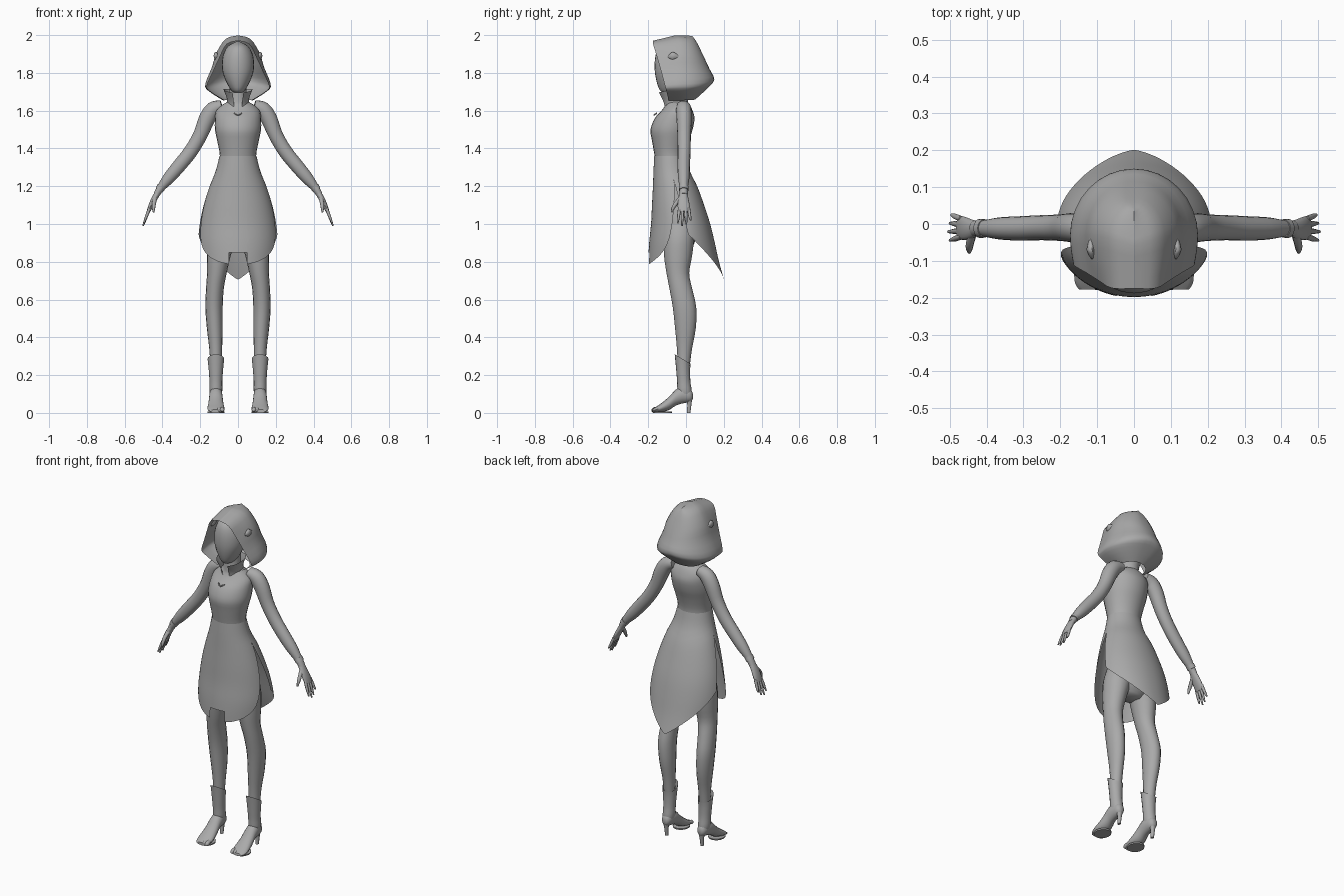
import bpy, math
from mathutils import Vector

cube = bpy.data.objects.get("Cube")
if cube:
    bpy.data.objects.remove(cube)

grey = bpy.data.materials.new("plain_grey")
grey.use_nodes = True
COLOUR = (0.4, 0.4, 0.4, 1)
grey.diffuse_color = COLOUR
grey.node_tree.nodes["Principled BSDF"].inputs["Base Color"].default_value = COLOUR


def make(name, verts, faces, mirror=False, angle=50):
    mesh = bpy.data.meshes.new(name)
    mesh.from_pydata([tuple(v) for v in verts], [], faces)
    mesh.update()
    obj = bpy.data.objects.new(name, mesh)
    bpy.context.collection.objects.link(obj)
    mesh.materials.append(grey)
    bpy.ops.object.select_all(action='DESELECT')
    obj.select_set(True)
    bpy.context.view_layer.objects.active = obj
    bpy.ops.object.shade_smooth_by_angle(angle=math.radians(angle))
    if mirror:
        mod = obj.modifiers.new("mirror", 'MIRROR')
        mod.use_mirror_merge = False
    return obj


def smooth(rows, steps=3):
    """Catmull-Rom interpolation through rows of numbers."""
    out = []
    last = len(rows) - 1
    for i in range(last):
        p = [rows[max(0, min(last, i + k))] for k in (-1, 0, 1, 2)]
        for s in range(steps):
            t = s / steps
            out.append([b + 0.5 * t * (c - a + t * (2*a - 5*b + 4*c - d + t * (3*(b - c) + d - a)))
                        for a, b, c, d in zip(*p)])
    return out + [list(rows[last])]


def at(rows, z):
    """Linear lookup in rows sorted by falling first value."""
    for a, b in zip(rows, rows[1:]):
        if z >= b[0]:
            t = min(1, max(0, (z - a[0]) / (b[0] - a[0])))
            return [p + (q - p) * t for p, q in zip(a, b)]
    return rows[-1]


def loft(name, rings, axis=None, ref=(1, 0, 0), sides=16, steps=3, mirror=False, caps=True):
    """Skin elliptical rings (x, y, z, radius along ref, radius across)."""
    rings = smooth(rings, steps)
    verts, faces = [], []
    for i, (x, y, z, a, b) in enumerate(rings):
        t = Vector(axis) if axis else (Vector(rings[min(i + 1, len(rings) - 1)][:3])
                                       - Vector(rings[max(i - 1, 0)][:3])).normalized()
        u = Vector(ref)
        u = (u - t * u.dot(t)).normalized()
        v = t.cross(u)
        for k in range(sides):
            w = math.tau * k / sides
            verts.append(Vector((x, y, z)) + u * a * math.cos(w) + v * b * math.sin(w))
    n = len(rings)
    for i in range(n - 1):
        for k in range(sides):
            j = (k + 1) % sides
            faces.append((i*sides + k, i*sides + j, (i+1)*sides + j, (i+1)*sides + k))
    if caps:
        faces += [tuple(reversed(range(sides))), tuple(range((n-1)*sides, n*sides))]
    return make(name, verts, faces, mirror)


def sheet(name, rows, mirror=False, angle=50):
    n = len(rows[0])
    faces = [(i*n + k, i*n + k + 1, (i+1)*n + k + 1, (i+1)*n + k)
             for i in range(len(rows) - 1) for k in range(n - 1)]
    return make(name, [v for r in rows for v in r], faces, mirror, angle)


def stack(name, rows, **kw):
    """Upright body from rows (z, half width, front y, back y)."""
    return loft(name, [(0, (f + b) / 2, z, w, (b - f) / 2) for z, w, f, b in rows],
                axis=(0, 0, 1), sides=24, **kw)


# Torso, neck and head
stack("torso", [(1.75, .045, -.10, 0), (1.66, .048, -.105, 0), (1.63, .085, -.11, .02),
                (1.60, .115, -.13, .035), (1.56, .122, -.165, .045), (1.50, .122, -.188, .035),
                (1.44, .11, -.18, .015), (1.36, .096, -.166, -.002), (1.28, .105, -.155, .01),
                (1.15, .12, -.14, .035), (1.0, .14, -.13, .055), (.9, .13, -.12, .045),
                (.85, .06, -.08, .01)])
stack("head", [(1.695, .02, -.12, -.05), (1.71, .038, -.14, -.02), (1.76, .066, -.157, 0),
               (1.82, .084, -.166, .02), (1.89, .08, -.162, .03), (1.94, .055, -.14, .02),
               (1.965, .01, -.08, -.03)])

# Skirt panels with side slits: rows are z, half width, front y, back y
SKIRT = [(1.36, .098, -.168, 0), (1.28, .118, -.172, .02), (1.2, .15, -.175, .06),
         (1.1, .182, -.18, .097), (1.0, .205, -.185, .13), (.9, .217, -.195, .155),
         (.8, .215, -.2, .178), (.7, .21, -.2, .207)]
PROFILE = smooth(SKIRT, 4)


def front_hem(s):
    return .85 if abs(s) < .19 else .785 + .17 * (1 - math.sqrt(1 - .98 * s * s))


def back_hem(s):
    return .705 + .24 * abs(s) ** 1.1


def panel(name, facing, hem, spread):
    cols = [-1 + k / 16 for k in range(33)]
    if facing < 0:
        cols = sorted(cols + [-.195, -.185, .185, .195])
    rows = []
    for i in range(19):
        row = []
        for s in cols:
            z = 1.36 + (hem(s) - 1.36) * i / 18
            open_up = min(1, max(0, (1.22 - z) / .3))
            ang = math.radians(90 + (spread - 90) * open_up) * s
            _, w, f, b = at(PROFILE, z)
            depth = (b - f) / 2
            keel = 0 if facing < 0 else .02 * max(0, 1 - abs(s) * 2) * i / 18
            y = (f + b) / 2 + facing * depth * (math.cos(ang) - keel)
            row.append((w * math.sin(ang), y, z))
        rows.append(row)
    sheet(name, rows)


panel("skirt_front", -1, front_hem, 67)
panel("skirt_back", 1, back_hem, 77)

# Hood: each row runs front edge, side, back ridge
HOOD = [(0, -.175, 1.97, 0, -.06, 1.998, .035, 1.995),
        (.06, -.174, 1.952, .065, -.04, 1.98, .06, 1.955),
        (.098, -.152, 1.88, .115, -.03, 1.905, .097, 1.88),
        (.13, -.132, 1.81, .138, -.03, 1.83, .125, 1.82),
        (.163, -.112, 1.735, .173, -.03, 1.742, .15, 1.765),
        (.15, -.104, 1.705, .157, -.03, 1.705, .115, 1.72),
        (.07, -.092, 1.655, .08, -.025, 1.655, .05, 1.66)]
hood_rows = []
for fx, fy, fz, sx, sy, sz, by, bz in smooth(HOOD, 3):
    half = [(fx + (sx - fx) * math.sin(t * math.pi / 2), fy + (sy - fy) * t, fz + (sz - fz) * t)
            for t in (0, .25, .5, .75)]
    for k in range(9):
        a = math.pi / 2 * k / 8
        half.append((sx * math.cos(a), sy + (by - sy) * math.sin(a),
                     sz + (bz - sz) * (1 - math.cos(a))))
    hood_rows.append(half + [(-x, y, z) for x, y, z in reversed(half[:-1])])
sheet("hood", hood_rows, angle=60)
loft("hood_studs", [(.113, -.095, 1.885, .003, .004), (.117, -.07, 1.89, .012, .022),
                    (.116, -.035, 1.885, .003, .004)], axis=(0, 1, 0), sides=10, mirror=True)

# Flared collar, open at the throat
collar = []
for z, w, f, b in smooth([(1.615, .062, -.115, .015), (1.66, .058, -.122, .01),
                          (1.715, .078, -.15, .02)], 3):
    collar.append([(w * math.sin(a), (f + b) / 2 - (b - f) / 2 * math.cos(a),
                    z - .02 * max(0, math.cos(a)))
                   for a in [math.radians(22 + 316 * k / 24) for k in range(25)]])
sheet("collar", collar)

# Neckline chevron
loft("neckline_clasp", [(-.02, -.155, 1.587, .003, .004), (0, -.168, 1.577, .004, .004),
                        (.02, -.155, 1.587, .003, .004)], ref=(0, 1, 0), sides=6)

# Arms and hands
loft("arms", [(.085, -.015, 1.625, .035, .03), (.13, -.012, 1.607, .04, .042),
              (.165, -.01, 1.555, .04, .043), (.2, -.01, 1.47, .036, .038),
              (.25, -.01, 1.385, .034, .037), (.31, -.012, 1.31, .033, .036),
              (.365, -.012, 1.245, .03, .032), (.41, -.012, 1.19, .022, .021),
              (.432, -.012, 1.155, .022, .017)], ref=(0, 1, 0), mirror=True)
loft("bracelets", [(.405, -.012, 1.198, .025, .024), (.418, -.012, 1.18, .026, .022)],
     ref=(0, 1, 0), mirror=True, steps=1)
loft("palms", [(.425, -.012, 1.165, .02, .016), (.445, -.014, 1.13, .028, .015),
               (.462, -.012, 1.095, .032, .013), (.475, -.01, 1.065, .03, .009)],
     ref=(0, 1, 0), mirror=True)
for i, (name, tip) in enumerate([("index", 1.005), ("middle", .99), ("ring", .997), ("little", 1.02)]):
    y0, y1 = -.034 + .016 * i, -.044 + .023 * i
    loft(name + "_fingers", [(.468, y0, 1.085, .008, .008), (.483, (y0 + y1) / 2, 1.045, .008, .008),
                             (.503 - abs(i - 1) * .004, y1, tip, .004, .004)],
         ref=(0, 1, 0), sides=8, mirror=True)
loft("thumbs", [(.438, -.025, 1.14, .012, .012), (.445, -.052, 1.11, .011, .011),
                (.447, -.068, 1.085, .009, .009), (.447, -.077, 1.062, .004, .004)],
     ref=(1, 0, 0), sides=8, mirror=True)

# Legs
loft("legs", [(.08, -.035, 1.0, .06, .075), (.088, -.038, .92, .074, .08),
              (.102, -.042, .83, .063, .074), (.112, -.043, .74, .052, .06),
              (.122, -.028, .66, .047, .06), (.127, -.008, .56, .046, .062),
              (.123, -.003, .45, .042, .055), (.118, -.008, .34, .034, .04),
              (.117, -.012, .25, .03, .032)], axis=(0, 0, 1), mirror=True)

# Boots: slanted cuff shaft, open-toed foot, slim heel
shaft = loft("boot_shafts", [(.117, -.018, .285, .044, .042), (.117, -.016, .24, .039, .038),
                             (.117, -.012, .17, .034, .035), (.117, -.008, .12, .034, .038),
                             (.117, -.006, .085, .028, .036)],
             axis=(0, 0, 1), mirror=True, caps=False)
for v in shaft.data.vertices:
    if v.co.z > .2:
        v.co.z -= (v.co.y + .018) * .6 * (v.co.z - .2) / .085
loft("boot_feet", [(.117, .036, .088, .012, .015), (.117, .022, .092, .026, .034),
                   (.117, -.02, .095, .034, .045), (.117, -.055, .08, .036, .042),
                   (.117, -.09, .05, .04, .035), (.117, -.13, .028, .045, .024),
                   (.117, -.16, .017, .043, .014), (.115, -.178, .01, .034, .008)],
     axis=(0, 1, 0), mirror=True)
loft("boot_heels", [(.117, .016, .085, .022, .02), (.117, .018, .05, .013, .012),
                    (.117, .014, .0, .009, .01)], axis=(0, 0, 1), sides=10, mirror=True)
loft("boot_soles", [(.117, -.125, 0, .045, .05), (.117, -.125, .008, .046, .052)],
     axis=(0, 0, 1), steps=1, mirror=True)
for i in range(5):
    x, r = .084 + .0165 * i, .0125 - .001 * i
    y = -.172 + .004 * i
    loft(f"toes_{i + 1}", [(x, y + .03, .022, r * .8, r * .8), (x, y, .017, r, r),
                           (x, y - .011, .013, r * .4, r * .4)],
         axis=(0, 1, 0), sides=8, mirror=True)
